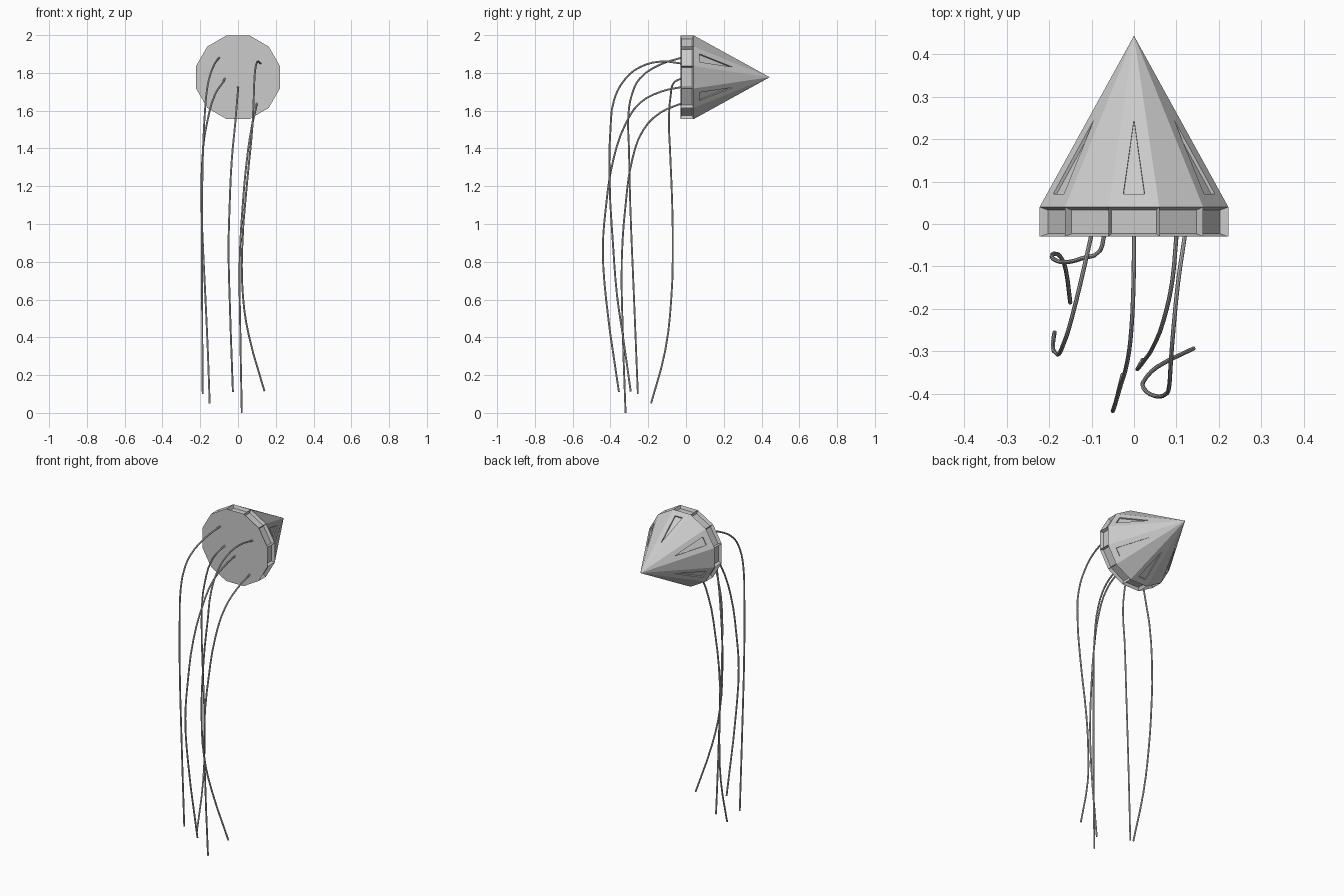
import bpy, bmesh
from math import sin, cos, pi
from mathutils import Vector

if "Cube" in bpy.data.objects:
    bpy.data.objects.remove(bpy.data.objects["Cube"])

N = 12
APOTHEM = 0.222
R = APOTHEM / cos(pi / N)
CZ = 1.777
APEX = Vector((0, 0.443, CZ))


def ring(bm, y):
    return [bm.verts.new((R * sin((i - 0.5) * 2 * pi / N), y,
                          CZ + R * cos((i - 0.5) * 2 * pi / N))) for i in range(N)]


# Twelve-sided pointed shell lying along y
bm = bmesh.new()
front, back = ring(bm, -0.03), ring(bm, 0.04)
tip = bm.verts.new(APEX)
bm.faces.new(front)
band, slopes = [], []
for i in range(N):
    j = (i + 1) % N
    band.append(bm.faces.new((front[i], back[i], back[j], front[j])))
    slopes.append(bm.faces.new((back[i], tip, back[j])))
bmesh.ops.recalc_face_normals(bm, faces=bm.faces[:])

# Recessed rectangular panels round the band
bmesh.ops.inset_individual(bm, faces=band, thickness=0.01, depth=-0.018)

# Recessed narrow triangles on every other slope
for i in range(0, N, 2):
    f = slopes[i]
    mid = (back[i].co + back[(i + 1) % N].co) / 2
    side = (back[(i + 1) % N].co - back[i].co).normalized()
    axis = APEX - mid
    bmesh.ops.inset_individual(bm, faces=[f], thickness=0.01, depth=0)
    top = max(f.verts, key=lambda v: v.co.y)
    for v in f.verts:
        if v is top:
            v.co = mid + axis * 0.51
        else:
            s = 1 if (v.co - mid).dot(side) > 0 else -1
            v.co = mid + axis * 0.077 + side * 0.025 * s
    f.normal_update()
    bmesh.ops.inset_individual(bm, faces=[f], thickness=0.0003, depth=-0.008)

mesh = bpy.data.meshes.new("shell")
bm.to_mesh(mesh)
bm.free()
bpy.context.collection.objects.link(bpy.data.objects.new("shell", mesh))


# Hanging tentacles as thin tubes
def tentacle(name, pts):
    cu = bpy.data.curves.new(name, 'CURVE')
    cu.dimensions = '3D'
    cu.bevel_depth = 0.005
    cu.bevel_resolution = 2
    cu.resolution_u = 3
    cu.use_fill_caps = True
    sp = cu.splines.new('BEZIER')
    sp.bezier_points.add(len(pts) - 1)
    for b, p in zip(sp.bezier_points, pts):
        b.co = p
        b.handle_left_type = b.handle_right_type = 'AUTO'
    ob = bpy.data.objects.new(name, cu)
    bpy.context.collection.objects.link(ob)
    bpy.ops.object.select_all(action='DESELECT')
    ob.select_set(True)
    bpy.context.view_layer.objects.active = ob
    bpy.ops.object.convert(target='MESH')
    bpy.ops.object.shade_smooth_by_angle()


tentacle("tentacle_upper_left", [
    (-.10, -.025, 1.88), (-.125, -.135, 1.845), (-.153, -.245, 1.77), (-.167, -.285, 1.69),
    (-.176, -.305, 1.58), (-.185, -.302, 1.4), (-.19, -.295, 1.1), (-.19, -.275, .6),
    (-.187, -.255, .10)])
tentacle("tentacle_inner_left", [
    (-.07, -.025, 1.77), (-.08, -.063, 1.75), (-.12, -.08, 1.69), (-.165, -.09, 1.53),
    (-.185, -.085, 1.4), (-.193, -.073, 1.1), (-.185, -.07, .87), (-.173, -.077, .62),
    (-.16, -.11, .33), (-.15, -.185, .05)])
tentacle("tentacle_middle", [
    (0, -.025, 1.725), (-.001, -.135, 1.70), (-.006, -.245, 1.64), (-.015, -.32, 1.53),
    (-.033, -.385, 1.34), (-.045, -.425, 1.08), (-.05, -.44, .87), (-.044, -.423, .6),
    (-.027, -.355, .11)])
tentacle("tentacle_upper_right", [
    (.12, -.025, 1.85), (.104, -.135, 1.86), (.093, -.245, 1.83), (.087, -.32, 1.77),
    (.083, -.38, 1.66), (.075, -.4, 1.5), (.05, -.405, 1.24), (.022, -.385, .87),
    (.026, -.365, .62), (.055, -.336, .42), (.14, -.293, .115)])
tentacle("tentacle_lower_right", [
    (.10, -.025, 1.638), (.09, -.135, 1.59), (.07, -.225, 1.5), (.047, -.285, 1.34),
    (.025, -.32, 1.1), (.009, -.34, .81), (.012, -.335, .44), (.02, -.32, 0)])
